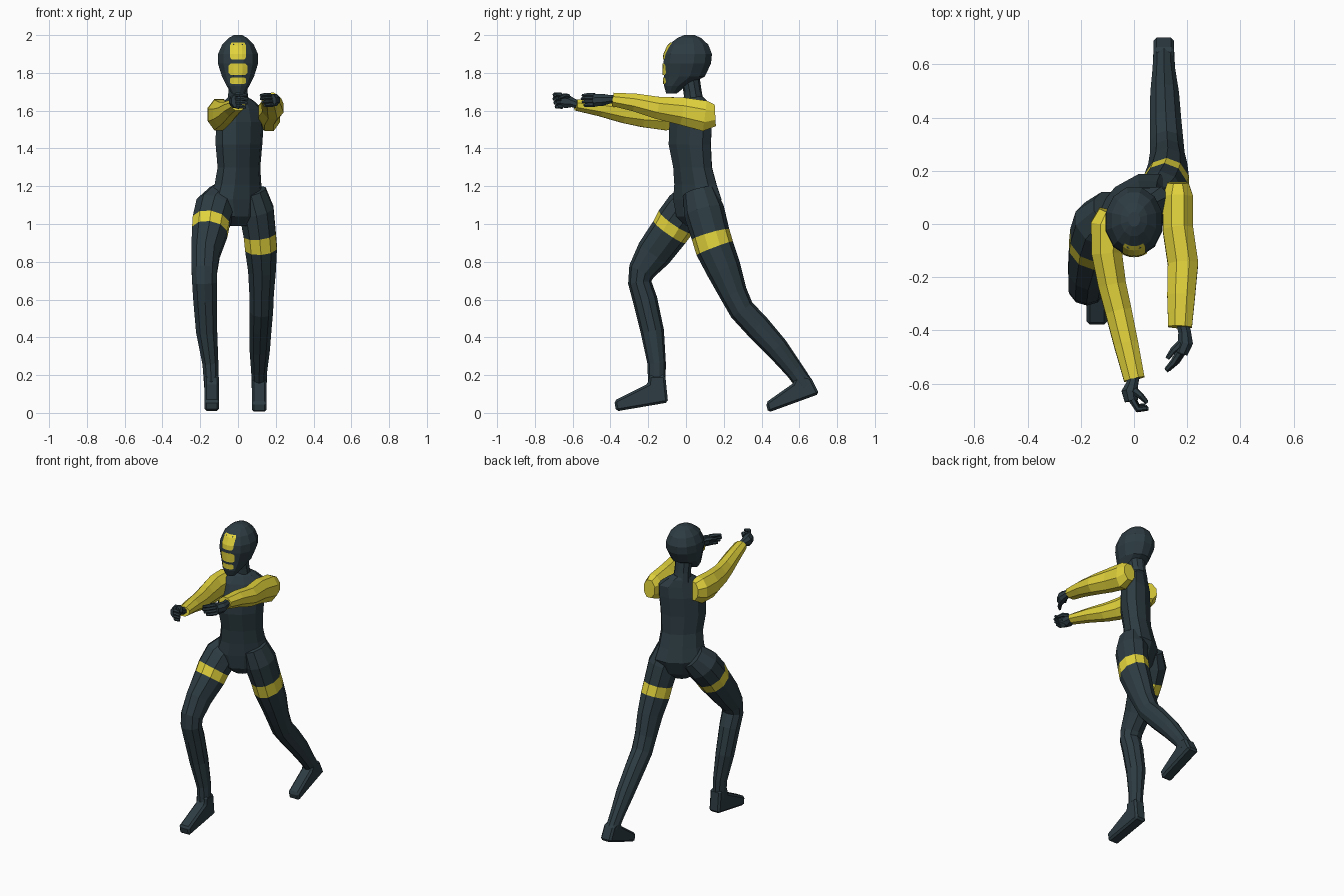
import bpy, math
from mathutils import Vector


def material(name, rgb):
    m = bpy.data.materials.new(name)
    m.diffuse_color = (*rgb, 1)
    return m


SLATE = material("dark slate", (0.026, 0.045, 0.055))
YELLOW = material("suit yellow", (0.76, 0.65, 0.045))


def mesh_object(name, verts, faces, mats, indices=None):
    me = bpy.data.meshes.new(name)
    me.from_pydata(verts, [], faces)
    for m in mats:
        me.materials.append(m)
    for i, p in enumerate(me.polygons):
        p.material_index = indices[i] if indices else 0
    ob = bpy.data.objects.new(name, me)
    bpy.context.collection.objects.link(ob)
    return ob


def loft(name, rings, mats, side=(1, 0, 0), n=10, stripe=(), flat=False):
    """Skin rings (x, y, z, half width, half depth) set square to their path."""
    pts = [Vector(r[:3]) for r in rings]
    side = Vector(side)
    verts, faces, idx = [], [], []
    for i, r in enumerate(rings):
        t = (pts[min(i + 1, len(pts) - 1)] - pts[max(i - 1, 0)]).normalized()
        if flat:
            t = Vector((0, 0, 1))
        a = (side - t * side.dot(t)).normalized()
        b = t.cross(a)
        for k in range(n):
            u = 2 * math.pi * (k + 0.5) / n
            verts.append(pts[i] + 1.03 * (a * r[3] * math.cos(u) + b * r[4] * math.sin(u)))
    for i in range(len(rings) - 1):
        for k in range(n):
            j = (k + 1) % n
            faces.append((i * n + k, i * n + j, (i + 1) * n + j, (i + 1) * n + k))
            idx.append(1 if i in stripe else 0)
    faces += [tuple(reversed(range(n))), tuple(range(len(verts) - n, len(verts)))]
    return mesh_object(name, verts, faces, mats, idx + [0, 0])


# Torso, turned so the figure's right shoulder leads
yaw = math.radians(40)
loft("torso", [
    (0, 0.045, 0.99, 0.05, 0.04), (0, 0.05, 1.04, 0.13, 0.08),
    (-0.005, 0.06, 1.13, 0.165, 0.1), (0, 0.05, 1.21, 0.14, 0.09),
    (0.005, 0.035, 1.30, 0.128, 0.083), (0.005, 0.02, 1.42, 0.14, 0.09),
    (0.01, 0.025, 1.54, 0.145, 0.088), (0.012, 0.035, 1.61, 0.14, 0.07),
    (0.005, 0.04, 1.655, 0.085, 0.055), (0, 0.04, 1.675, 0.05, 0.045)],
    [SLATE], side=(math.cos(yaw), math.sin(yaw), 0), flat=True)
loft("neck", [(0, 0.045, 1.63, 0.058, 0.05), (0, 0.035, 1.70, 0.052, 0.047),
              (0, 0.02, 1.78, 0.052, 0.05)], [SLATE], flat=True)

# Head: height, front y, back y, half width
HEAD = [(1.69, -0.105, -0.05, 0.032), (1.73, -0.116, 0.0, 0.06),
        (1.78, -0.118, 0.10, 0.085), (1.85, -0.12, 0.133, 0.107),
        (1.90, -0.115, 0.138, 0.106), (1.95, -0.092, 0.118, 0.084),
        (1.985, -0.045, 0.08, 0.05), (2.0, -0.01, 0.045, 0.022)]
loft("head", [(0, (f + b) / 2, z, w, (b - f) / 2) for z, f, b, w in HEAD],
     [SLATE], n=12, flat=True)


def face_y(x, z):
    """Front of the head at a given x and z."""
    for lo, hi in zip(HEAD, HEAD[1:]):
        if lo[0] <= z <= hi[0]:
            s = (z - lo[0]) / (hi[0] - lo[0])
            f, b, w = (lo[i] + s * (hi[i] - lo[i]) for i in (1, 2, 3))
            return (f + b) / 2 - (b - f) / 2 * math.sqrt(1 - (x / w) ** 2)


# Three thin face plates that follow the head
for name, z0, z1, w in (("brow_plate", 1.87, 1.96, 0.043),
                        ("middle_plate", 1.79, 1.85, 0.049),
                        ("chin_plate", 1.742, 1.775, 0.042)):
    verts, faces = [], []
    for r in range(7):
        z = z0 + (z1 - z0) * r / 6
        ww = w * (0.8 if r in (0, 6) else 1)
        for c in range(5):
            x = ww * (c - 2) / 2
            verts.append((x, face_y(x, z) - 0.005, z))
    for r in range(6):
        for c in range(4):
            i = r * 5 + c
            faces.append((i, i + 1, i + 6, i + 5))
    mesh_object(name, verts, faces, [YELLOW])

# Legs with a painted thigh band
loft("front_leg", [
    (-0.08, 0.05, 1.15, 0.08, 0.085), (-0.122, 0.0, 1.085, 0.105, 0.105),
    (-0.143, -0.055, 1.01, 0.1, 0.105), (-0.15, -0.088, 0.957, 0.096, 0.1),
    (-0.172, -0.17, 0.845, 0.077, 0.093), (-0.178, -0.235, 0.75, 0.069, 0.07),
    (-0.177, -0.245, 0.69, 0.067, 0.06), (-0.174, -0.217, 0.60, 0.064, 0.063),
    (-0.166, -0.178, 0.43, 0.057, 0.06), (-0.146, -0.155, 0.26, 0.043, 0.047),
    (-0.14, -0.155, 0.13, 0.039, 0.045)], [SLATE, YELLOW], stripe=(2,))
loft("back_leg", [
    (0.07, 0.07, 1.17, 0.08, 0.085), (0.098, 0.095, 1.07, 0.093, 0.105),
    (0.115, 0.13, 0.945, 0.087, 0.1), (0.122, 0.152, 0.872, 0.086, 0.1),
    (0.127, 0.20, 0.76, 0.075, 0.09), (0.125, 0.25, 0.635, 0.066, 0.072),
    (0.123, 0.295, 0.545, 0.064, 0.066), (0.119, 0.375, 0.46, 0.06, 0.067),
    (0.115, 0.48, 0.345, 0.055, 0.06), (0.112, 0.575, 0.225, 0.043, 0.048),
    (0.112, 0.635, 0.14, 0.04, 0.044)], [SLATE, YELLOW], stripe=(2,))


def foot(name, x, profile, w=0.039):
    """Side profile (y, z) given width, with the edges eased."""
    n = len(profile)
    verts = [(x + s * w, y, z) for s in (-1, 1) for y, z in profile]
    faces = [tuple(range(n)), tuple(reversed(range(n, 2 * n)))]
    faces += [(i, i + n, (i + 1) % n + n, (i + 1) % n) for i in range(n)]
    ob = mesh_object(name, verts, faces, [SLATE])
    bev = ob.modifiers.new("eased edges", "BEVEL")
    bev.width, bev.segments = 0.012, 1


foot("front_foot", -0.139, [(-0.095, 0.055), (-0.37, 0.008), (-0.38, 0.065),
                            (-0.2, 0.155), (-0.195, 0.2), (-0.11, 0.2)])
foot("back_foot", 0.112, [(0.705, 0.1), (0.435, 0.002), (0.423, 0.055),
                          (0.565, 0.155), (0.59, 0.205), (0.66, 0.19)])

# Yellow sleeves
loft("leading_arm", [
    (-0.085, 0.045, 1.585, 0.05, 0.06), (-0.1, 0.0, 1.58, 0.065, 0.085),
    (-0.102, -0.11, 1.577, 0.06, 0.085), (-0.082, -0.23, 1.58, 0.055, 0.07),
    (-0.058, -0.33, 1.59, 0.052, 0.058), (-0.03, -0.45, 1.612, 0.048, 0.045),
    (0.001, -0.583, 1.63, 0.041, 0.031)], [YELLOW], n=8)
loft("trailing_arm", [
    (0.165, 0.155, 1.575, 0.042, 0.06), (0.165, 0.10, 1.572, 0.06, 0.085),
    (0.165, -0.02, 1.597, 0.06, 0.077), (0.184, -0.15, 1.615, 0.06, 0.062),
    (0.177, -0.27, 1.643, 0.055, 0.05), (0.173, -0.387, 1.66, 0.047, 0.037)],
    [YELLOW], n=8)


def hand(name, palm, top, bottom, bends, thumb):
    """Palm, four two-joint fingers between two knuckles, and a thumb."""
    loft(name + "_palm", palm, [SLATE], n=8)
    for i in range(4):
        p = Vector(top).lerp(Vector(bottom), i / 3)
        path = [p]
        for b in bends:
            path.append(path[-1] + Vector(b) * (1, 1.08, 1, 0.85)[i])
        loft(f"{name}_finger_{i + 1}",
             [(*q, r, r) for q, r in zip(path, (0.0125, 0.0115, 0.008))],
             [SLATE], side=(0.2, 0.1, 1), n=6)
    loft(name + "_thumb", [(*q, r, r) for q, r in zip(thumb, (0.015, 0.012, 0.008))],
         [SLATE], side=(0.2, 0.1, 1), n=6)


hand("leading_hand",
     [(0.0, -0.57, 1.632, 0.022, 0.022), (-0.006, -0.6, 1.642, 0.023, 0.025),
      (-0.016, -0.63, 1.65, 0.032, 0.038), (-0.01, -0.665, 1.652, 0.026, 0.036)],
     (-0.008, -0.66, 1.684), (-0.005, -0.655, 1.622),
     [(0.022, -0.036, 0), (0.034, 0.004, -0.003)],
     [(0.0, -0.625, 1.675), (0.025, -0.645, 1.68), (0.048, -0.67, 1.668)])
hand("trailing_hand",
     [(0.183, -0.375, 1.66, 0.024, 0.022), (0.19, -0.405, 1.66, 0.025, 0.024),
      (0.193, -0.445, 1.657, 0.03, 0.034), (0.177, -0.485, 1.655, 0.026, 0.034)],
     (0.168, -0.485, 1.683), (0.18, -0.485, 1.63),
     [(-0.022, -0.036, 0), (-0.025, -0.026, -0.002)],
     [(0.175, -0.45, 1.67), (0.147, -0.475, 1.675), (0.125, -0.505, 1.67)])
